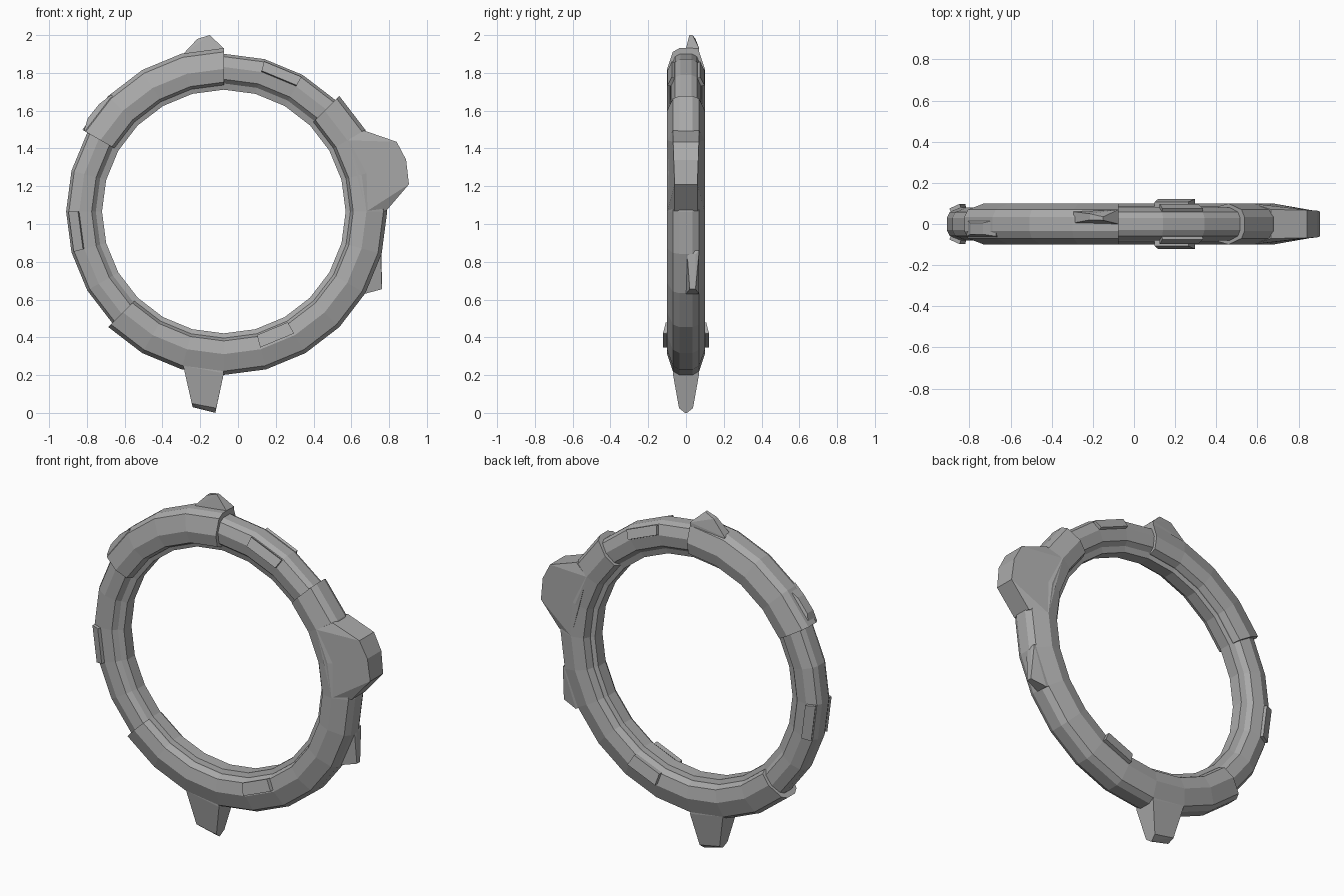
import bpy, bmesh, math

if "Cube" in bpy.data.objects:
    bpy.data.objects.remove(bpy.data.objects["Cube"])

CX, CZ, STEP = -0.075, 1.066, 15  # ring centre and degrees per facet

metal = bpy.data.materials.new("dark_grey")
metal.diffuse_color = (0.4, 0.4, 0.4, 1)
metal.use_nodes = True
metal.node_tree.nodes["Principled BSDF"].inputs["Base Color"].default_value = metal.diffuse_color


def finish(bm, name):
    bmesh.ops.recalc_face_normals(bm, faces=bm.faces)
    me = bpy.data.meshes.new(name)
    bm.to_mesh(me)
    bm.free()
    me.materials.append(metal)
    ob = bpy.data.objects.new(name, me)
    bpy.context.collection.objects.link(ob)
    return ob


def sweep(name, profile, a0, a1):
    """Sweep a closed (radius, y) profile around the ring from a0 to a1 degrees."""
    bm = bmesh.new()
    full = a1 - a0 == 360
    n = (a1 - a0) // STEP
    rows = []
    for i in range(n if full else n + 1):
        a = math.radians(a0 + i * STEP)
        rows.append([bm.verts.new((CX + r * math.cos(a), y, CZ + r * math.sin(a)))
                     for r, y in profile])
    m = len(profile)
    for i in range(n):
        p, q = rows[i], rows[(i + 1) % len(rows)]
        for j in range(m):
            k = (j + 1) % m
            bm.faces.new((p[j], p[k], q[k], q[j]))
    if not full:
        bm.faces.new(rows[0])
        bm.faces.new(rows[-1])
    return finish(bm, name)


def mirrored(half):
    return half + [(r, -y) for r, y in reversed(half)]


def spur(name, pts):
    """Convex solid from outline points (x, z, y_min, y_max)."""
    bm = bmesh.new()
    for x, z, y0, y1 in pts:
        bm.verts.new((x, y0, z))
        bm.verts.new((x, y1, z))
    res = bmesh.ops.convex_hull(bm, input=bm.verts)
    junk = {g for g in res["geom_interior"] + res["geom_unused"]
            if isinstance(g, bmesh.types.BMVert)}
    bmesh.ops.delete(bm, geom=list(junk), context='VERTS')
    bmesh.ops.dissolve_limit(bm, angle_limit=math.radians(5), verts=bm.verts, edges=bm.edges)
    return finish(bm, name)


# Thin core ring, all the way round
core = mirrored([(0.835, 0.03), (0.82, 0.058), (0.765, 0.08), (0.70, 0.07),
                 (0.678, 0.045), (0.645, 0.035)])
sweep("core_ring", core, 0, 360)

# Thick sleeves over the core
sleeve = mirrored([(0.865, 0.035), (0.845, 0.07), (0.755, 0.10), (0.685, 0.085), (0.67, 0.05)])
sweep("upper_sleeve", sleeve, 90, 150)
sweep("lower_sleeve", sleeve, 225, 405)

# Raised plates, front and back
thin_plate = [(0.81, 0.05), (0.765, 0.075), (0.772, 0.098), (0.823, 0.075)]
thick_plate = [(0.745, 0.092), (0.68, 0.08), (0.677, 0.107), (0.745, 0.122)]
for side, s in (("front", -1), ("back", 1)):
    for name, prof, a in (("top_plate", thin_plate, 60), ("left_plate", thin_plate, 180),
                          ("bottom_plate", thick_plate, 285)):
        sweep(f"{side}_{name}", [(r, y * s) for r, y in prof], a, a + STEP)

# Bottom spike
spur("bottom_spike", [(-0.29, 0.25, -0.07, 0.07), (-0.27, 0.30, -0.07, 0.07),
                      (-0.09, 0.28, -0.07, 0.07), (-0.075, 0.21, -0.07, 0.07),
                      (-0.245, 0.05, -0.037, 0.037), (-0.115, 0.025, -0.037, 0.037),
                      (-0.24, 0.03, -0.005, 0.005), (-0.12, 0.0, -0.005, 0.005)])

# Large lobe on the right, growing out of the sleeve's widest edge
spur("right_lobe", [(0.579, 1.443, -0.099, 0.099), (0.654, 1.261, -0.099, 0.099),
                    (0.68, 1.066, -0.099, 0.099),
                    (0.667, 1.495, -0.07, 0.07), (0.785, 1.07, -0.06, 0.06),
                    (0.84, 1.435, -0.068, 0.068), (0.89, 1.34, -0.065, 0.065),
                    (0.905, 1.21, -0.06, 0.06)])

# Small fin low on the right
spur("right_fin", [(0.70, 0.86, 0.0, 0.07), (0.755, 0.86, 0.005, 0.07),
                   (0.62, 0.66, 0.0, 0.07), (0.67, 0.63, 0.0, 0.07),
                   (0.76, 0.84, 0.02, 0.05), (0.762, 0.655, 0.02, 0.05)])

# Fin on the top
spur("top_fin", [(-0.29, 1.85, 0.0, 0.06), (-0.295, 1.895, 0.005, 0.06),
                 (-0.08, 1.86, 0.0, 0.07), (-0.075, 1.93, 0.0, 0.07),
                 (-0.215, 1.98, 0.02, 0.05), (-0.15, 2.0, 0.018, 0.035)])

# Low bump on the upper left
spur("left_bump", [(-0.77, 1.50, -0.07, 0.0), (-0.815, 1.495, -0.06, 0.02),
                   (-0.65, 1.65, -0.07, 0.0), (-0.67, 1.685, -0.06, 0.02),
                   (-0.795, 1.56, -0.05, 0.005), (-0.735, 1.635, -0.05, 0.005)])
